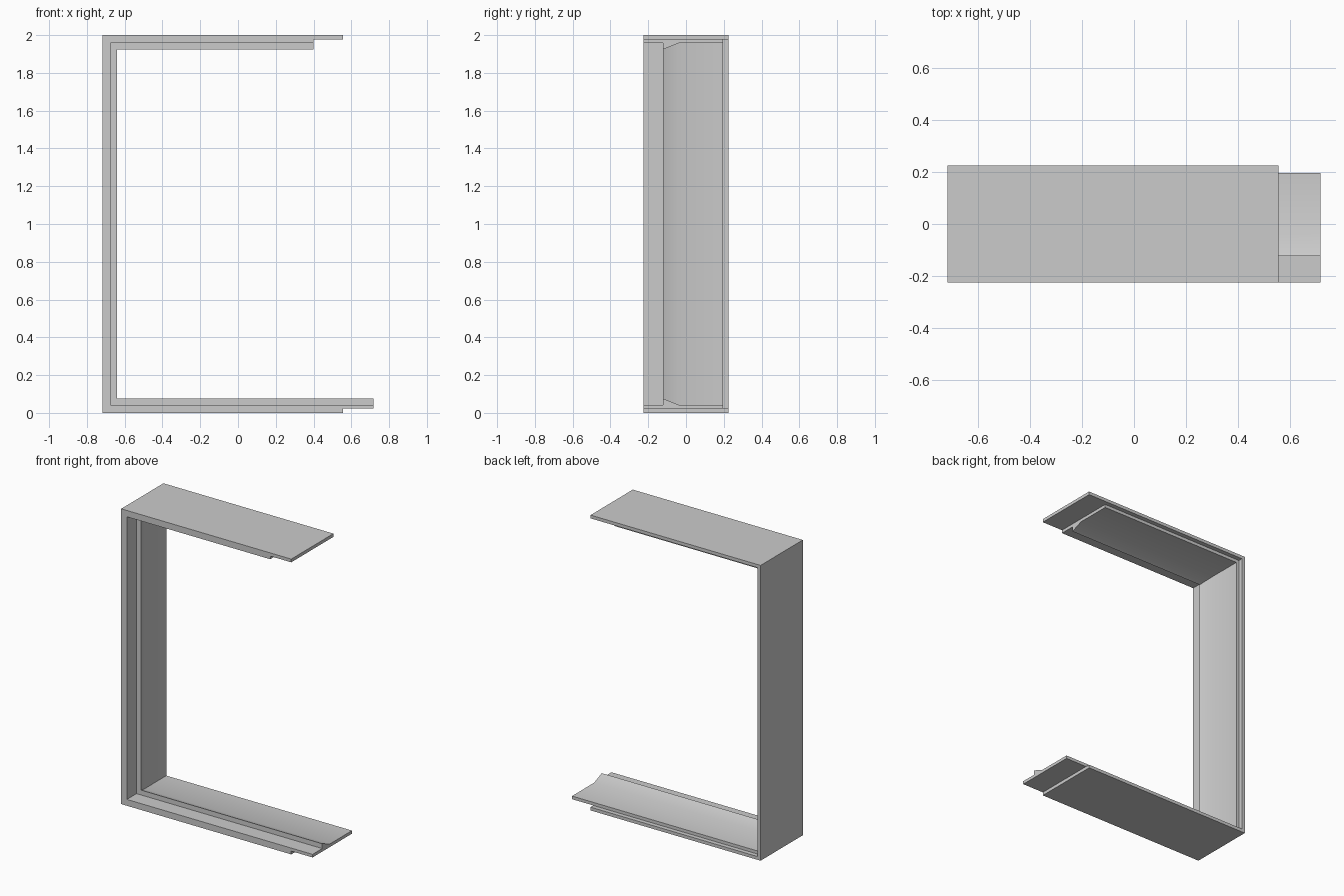
import bpy, bmesh, math

cube = bpy.data.objects.get("Cube")
if cube:
    bpy.data.objects.remove(cube, do_unlink=True)

LEFT, HEIGHT, HALF_DEPTH = -0.717, 2.0, 0.226
SKIN, LEDGE, RIDGE = 0.022, 0.043, 0.076   # depths measured in from the outside

grey = bpy.data.materials.new("plain grey")
grey.use_nodes = True
colour = (0.6, 0.6, 0.6, 1)
grey.diffuse_color = colour
grey.node_tree.nodes["Principled BSDF"].inputs["Base Color"].default_value = colour


def sweep_c(name, profile, top_end, bottom_end):
    """Sweep a (y, depth) profile round a C path with mitred corners."""
    bm = bmesh.new()
    rings = []
    for station in range(4):
        ring = []
        for y, d in profile:
            x = (top_end, LEFT + d, LEFT + d, bottom_end)[station]
            z = HEIGHT - d if station < 2 else d
            ring.append(bm.verts.new((x, y, z)))
        rings.append(ring)
    n = len(profile)
    for a, b in zip(rings, rings[1:]):
        for i in range(n):
            j = (i + 1) % n
            bm.faces.new((a[i], a[j], b[j], b[i]))
    bm.faces.new(rings[0])
    bm.faces.new(rings[-1])
    bmesh.ops.recalc_face_normals(bm, faces=bm.faces)
    mesh = bpy.data.meshes.new(name)
    bm.to_mesh(mesh)
    bm.free()
    mesh.materials.append(grey)
    obj = bpy.data.objects.new(name, mesh)
    bpy.context.collection.objects.link(obj)
    bpy.ops.object.select_all(action='DESELECT')
    obj.select_set(True)
    bpy.context.view_layer.objects.active = obj
    bpy.ops.object.shade_smooth_by_angle(angle=math.radians(30))
    return obj


# Outer skin, full depth front to back
sweep_c("outer_frame", [(-HALF_DEPTH, 0), (HALF_DEPTH, 0),
                        (HALF_DEPTH, SKIN), (-HALF_DEPTH, SKIN)], 0.557, 0.557)

# Inner lining: front ledge, raised ridge, slope to a flat, rear rebate
sweep_c("inner_lining", [(-HALF_DEPTH, SKIN), (0.196, SKIN), (0.196, LEDGE),
                         (-0.04, LEDGE), (-0.123, RIDGE), (-0.123, LEDGE),
                         (-HALF_DEPTH, LEDGE)], 0.4, 0.717)
